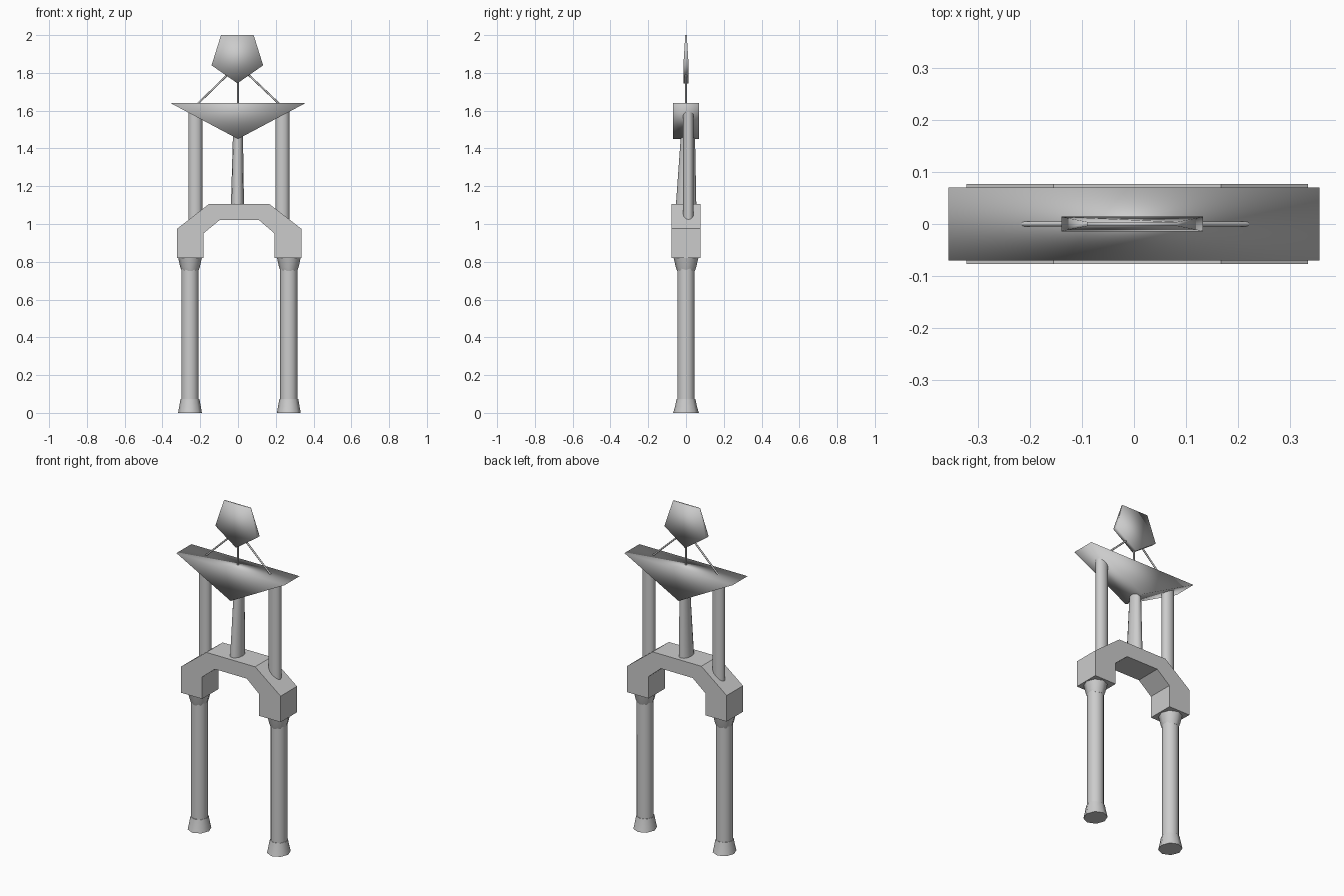
import bpy, bmesh, math
from mathutils import Vector

if "Cube" in bpy.data.objects:
    bpy.data.objects.remove(bpy.data.objects["Cube"])


def make(name, verts, faces, smooth=None):
    mesh = bpy.data.meshes.new(name)
    mesh.from_pydata(verts, [], faces)
    bm = bmesh.new()
    bm.from_mesh(mesh)
    bmesh.ops.recalc_face_normals(bm, faces=bm.faces)
    bm.to_mesh(mesh)
    bm.free()
    ob = bpy.data.objects.new(name, mesh)
    bpy.context.collection.objects.link(ob)
    if smooth is not None:
        bpy.ops.object.select_all(action='DESELECT')
        ob.select_set(True)
        bpy.context.view_layer.objects.active = ob
        bpy.ops.object.shade_smooth_by_angle(angle=math.radians(smooth))
    return ob


def prism(name, outline, depths, smooth=None):
    """Extrude an x-z outline to -depth/+depth, with a depth per point."""
    n = len(outline)
    if not isinstance(depths, list):
        depths = [depths] * n
    verts = [(x, s * d, z) for s in (-1, 1) for (x, z), d in zip(outline, depths)]
    faces = [tuple(range(n)), tuple(range(n, 2 * n))]
    faces += [(i, (i + 1) % n, n + (i + 1) % n, n + i) for i in range(n)]
    return make(name, verts, faces, smooth)


def tube(name, rings, sides, smooth=60):
    """Loft elliptical rings (x, y, z, rx, ry)."""
    verts, faces = [], []
    for x, y, z, rx, ry in rings:
        for i in range(sides):
            a = math.tau * i / sides
            verts.append((x + rx * math.cos(a), y + ry * math.sin(a), z))
    for k in range(len(rings) - 1):
        for i in range(sides):
            j = (i + 1) % sides
            faces.append((k * sides + i, k * sides + j,
                          (k + 1) * sides + j, (k + 1) * sides + i))
    faces += [tuple(range(sides)), tuple(range((len(rings) - 1) * sides, len(rings) * sides))]
    return make(name, verts, faces, smooth)


def rod(name, a, b, r):
    a, b = Vector(a), Vector(b)
    d = b - a
    ob = tube(name, [(0, 0, 0, r, r), (0, 0, d.length, r, r)], 8)
    ob.location = a
    ob.rotation_euler = d.to_track_quat('Z', 'Y').to_euler()
    return ob


# head: thin pentagon, sharper at the top edge
prism("head", [(-0.09, 2.0), (0.083, 2.0), (0.133, 1.84), (-0.003, 1.745), (-0.14, 1.84)],
      [0.004, 0.004, 0.014, 0.014, 0.014], 180)

# neck rods
rod("neck_rod_centre", (0, 0, 1.62), (0, 0, 1.78), 0.005)
rod("neck_rod_left", (-0.22, 0, 1.63), (-0.045, 0, 1.80), 0.005)
rod("neck_rod_right", (0.225, 0, 1.63), (0.045, 0, 1.80), 0.005)

# shoulders: triangular prism
prism("shoulders", [(-0.357, 1.64), (0.357, 1.64), (0, 1.45)], 0.07, 180)

# arms hanging from the shoulders and the tapered spine
for side, x in (("left", -0.226), ("right", 0.235)):
    tube("arm_" + side, [(x, 0.013, 1.01, 0.037, 0.028), (x, 0.013, 1.60, 0.037, 0.028)], 12)
tube("spine", [(-0.003, 0, 1.08, 0.035, 0.055), (0, 0.011, 1.50, 0.026, 0.036)], 12)

# hips: faceted arch
prism("hips", [(-0.322, 0.82), (-0.322, 0.975), (-0.155, 1.105), (0.167, 1.105),
               (0.335, 0.975), (0.335, 0.82), (0.193, 0.82), (0.193, 0.95),
               (0.112, 1.02), (-0.098, 1.02), (-0.183, 0.95), (-0.183, 0.82)], 0.077)

# legs with collar and foot
for side, x in (("left", -0.254), ("right", 0.269)):
    tube("leg_" + side, [(x, 0, 0.05, 0.046, 0.046), (x, 0, 0.80, 0.046, 0.046)], 12)
    tube("collar_" + side, [(x, 0, 0.752, 0.044, 0.048), (x, 0, 0.772, 0.052, 0.054),
                            (x, 0, 0.822, 0.063, 0.066)], 8)
    tube("foot_" + side, [(x, 0, 0.0, 0.063, 0.068), (x, 0, 0.035, 0.057, 0.058),
                          (x, 0, 0.074, 0.050, 0.050)], 8)
